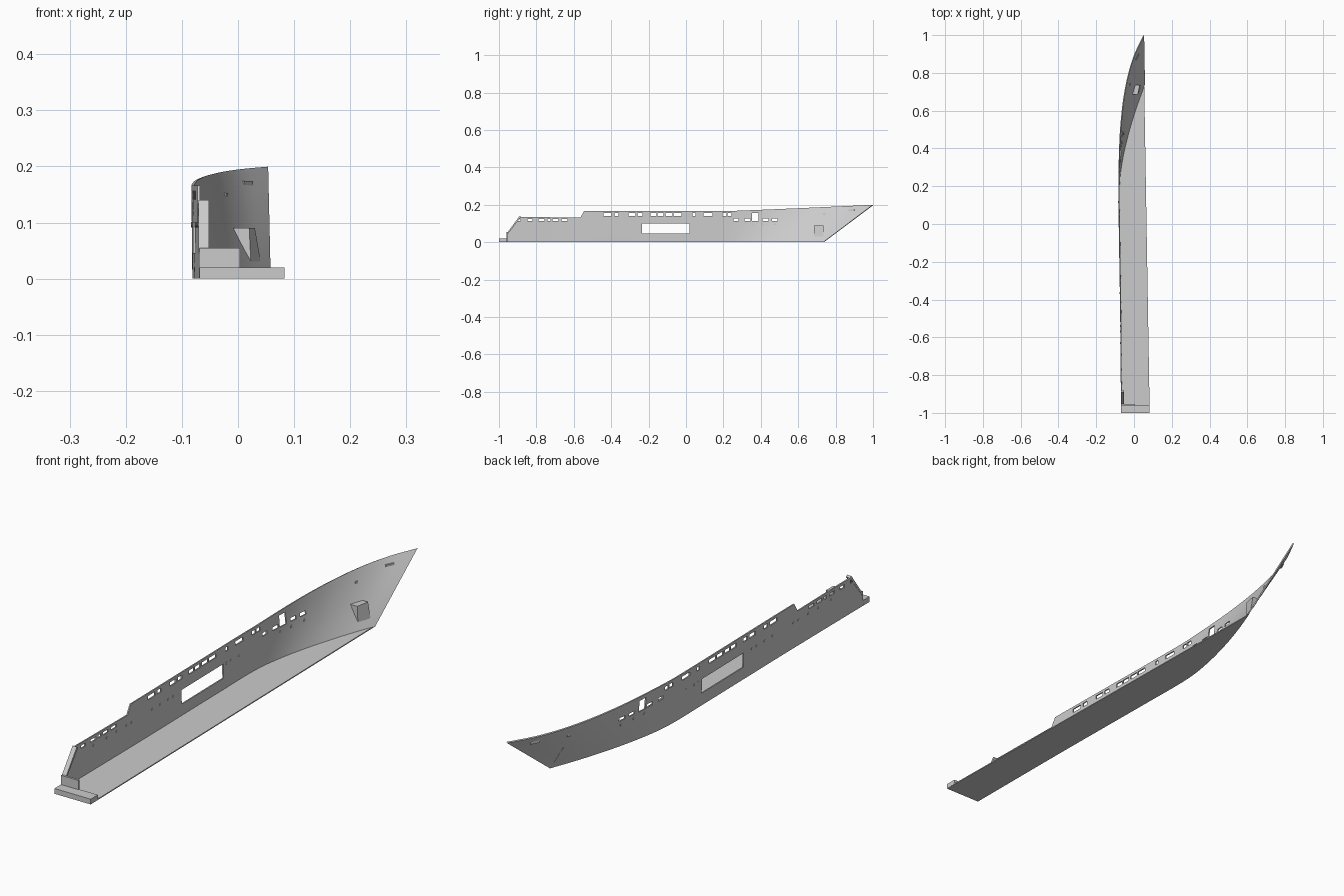
import bpy, bmesh, math
from mathutils import Vector, Matrix

if "Cube" in bpy.data.objects:
    bpy.data.objects.remove(bpy.data.objects["Cube"])

grey = bpy.data.materials.new("hull grey")
grey.diffuse_color = (0.6, 0.6, 0.6, 1)
grey.use_nodes = True
grey.node_tree.nodes["Principled BSDF"].inputs["Base Color"].default_value = grey.diffuse_color


def make(name, bm):
    bmesh.ops.recalc_face_normals(bm, faces=bm.faces)
    me = bpy.data.meshes.new(name)
    bm.to_mesh(me)
    bm.free()
    ob = bpy.data.objects.new(name, me)
    bpy.context.collection.objects.link(ob)
    me.materials.append(grey)
    return ob


def add_box(bm, lo, hi):
    lo, hi = Vector(lo), Vector(hi)
    m = Matrix.Translation((lo + hi) / 2) @ Matrix.Diagonal((*(hi - lo), 1))
    bmesh.ops.create_cube(bm, size=1, matrix=m)


def prism(name, pts, axis, depth):
    """Extrude a closed outline along an axis vector."""
    bm = bmesh.new()
    f = bm.faces.new([bm.verts.new(p) for p in pts])
    r = bmesh.ops.extrude_face_region(bm, geom=[f])
    vs = [v for v in r["geom"] if isinstance(v, bmesh.types.BMVert)]
    bmesh.ops.translate(bm, verts=vs, vec=Vector(axis) * depth)
    return make(name, bm)


def interp(table, t):
    """Smooth interpolation through (t, value) points."""
    for i in range(len(table) - 1):
        (a, p), (b, q) = table[i], table[i + 1]
        if t <= b:
            def slope(k):
                k0, k1 = max(k - 1, 0), min(k + 1, len(table) - 1)
                return (table[k1][1] - table[k0][1]) / (table[k1][0] - table[k0][0])
            s, h = (t - a) / (b - a), b - a
            return ((2*s**3 - 3*s**2 + 1) * p + (s**3 - 2*s**2 + s) * h * slope(i)
                    + (3*s**2 - 2*s**3) * q + (s**3 - s**2) * h * slope(i + 1))
    return table[-1][1]


# Plan curves of the keel line and the rail
BOTTOM = [(-1, -.069), (-.5, -.072), (0, -.079), (.22, -.08), (.35, -.063),
          (.49, -.03), (.62, .01), (.74, .054)]
RAIL = [(-1, -.069), (-.5, -.073), (0, -.081), (.2, -.083), (.45, -.077),
        (.6, -.065), (.7, -.051), (.8, -.03), (.9, .002), (1, .05)]


def rail_z(y):
    if y < -.56:
        return .135 - .003 * (y + .88) / .32
    return .166 if y < .2 else .166 + .031 * ((y - .2) / .8) ** 1.1


def hull_point(yb, v):
    """Point on the shell, leaning forward towards the stem."""
    k = max(0, (yb - .1) / .64)
    yt = yb + .26 * k ** 1.5
    zt = rail_z(yt)
    if yb == -.565:
        zt = .132
    z = .002 + (zt - .002) * v
    y = yb + (yt - yb) * v
    if yb == -.96:                       # raked stern edge
        z = .002 + .138 * v
        y = -.96 + .07 * max(0, (z - .045) / .095)
    xb, xt = interp(BOTTOM, yb), interp(RAIL, yt)
    return Vector((xb + (xt - xb) * v ** 1.05, y, z))


def hull_x(y, z):
    """Shell x position at a given y and z."""
    lo, hi = y - .27, min(y, .74)
    for _ in range(30):
        yb = (lo + hi) / 2
        k = max(0, (yb - .1) / .64)
        v = z / rail_z(yb + .26 * k ** 1.5)
        lo, hi = (yb, hi) if hull_point(yb, v).y < y else (lo, yb)
    return hull_point(yb, v).x


# Side shell
stations = [-.96, -.88, -.8, -.7, -.63, -.565, -.545]
stations += [-.5 + .05 * i for i in range(12)] + [.1 + .64 * i / 32 for i in range(33)]
ROWS = 12
bm = bmesh.new()
grid = [[bm.verts.new(hull_point(y, j / ROWS)) for j in range(ROWS + 1)] for y in stations]
for a, b in zip(grid, grid[1:]):
    for j in range(ROWS):
        bm.faces.new((a[j], b[j], b[j + 1], a[j + 1]))
bm.normal_update()
hull = make("side_shell", bm)
inward = sum(p.normal.x for p in hull.data.polygons) > 0
sol = hull.modifiers.new("thickness", 'SOLIDIFY')
sol.thickness = .005
sol.offset = 1 if inward else -1

# Window, door and side opening cutters
bm = bmesh.new()


def cut(y0, y1, z0, z1):
    add_box(bm, (-.2, y0, z0), (.2, y1, z1))


for y0, y1 in [(-.91, -.885), (-.848, -.82), (-.788, -.757), (-.74, -.725),
               (-.713, -.682), (-.665, -.633)]:
    cut(y0, y1, .113, .124)
for y0, y1 in [(-.44, -.398), (-.382, -.36), (-.307, -.27), (-.258, -.233), (-.19, -.158),
               (-.152, -.12), (-.11, -.072), (-.066, -.024), (.035, .05), (.094, .142),
               (.196, .216), (.222, .243)]:
    cut(y0, y1, .141, .156)
for y0, y1 in [(.255, .28), (.313, .345), (.41, .44), (.46, .49)]:
    cut(y0, y1, .114, .127)
cut(.352, .388, .113, .157)
cut(-.235, .02, .046, .1)
cutter = make("window_cutter", bm)
cutter.hide_render = True
boo = hull.modifiers.new("openings", 'BOOLEAN')
boo.object = cutter
boo.operation = 'DIFFERENCE'
boo.solver = 'EXACT'
bpy.context.view_layer.objects.active = hull
hull.select_set(True)
for m in ("thickness", "openings"):
    bpy.ops.object.modifier_apply(modifier=m)
bpy.ops.object.shade_smooth_by_angle(angle=math.radians(30))
bpy.data.objects.remove(cutter)

# Bottom plate, straight along the centreline
edge = [(interp(BOTTOM, y), y, 0) for y in [-1] + stations]
prism("bottom_plate", edge + [(.083, -1, 0)], (0, 0, 1), .004)

# Stern platform and low transom wall
bm = bmesh.new()
add_box(bm, (-.069, -1, .002), (.083, -.957, .02))
make("stern_platform", bm)
bm = bmesh.new()
add_box(bm, (-.069, -.961, .004), (.004, -.953, .055))
make("transom_wall", bm)

# Raked flange along the stern edge
prism("stern_flange", [(-.07, -.96, .045), (-.07, -.89, .14), (-.07, -.882, .135),
                       (-.07, -.952, .045)], (1, 0, 0), .018)

# Anchor pocket: wedge on the inside of the bow
y0, y1 = .685, .735
bm = bmesh.new()
rings = []
for y in (y0, y1):
    prof = [(hull_x(y, .09), .09), (.02 + (y - y0) * .2, .09),
            (hull_x(y, .025) + .004, .02), (hull_x(y, .05), .05)]
    rings.append([bm.verts.new((x, y, z)) for x, z in prof])
for i in range(4):
    k = (i + 1) % 4
    bm.faces.new((rings[0][i], rings[0][k], rings[1][k], rings[1][i]))
for r in rings:
    bm.faces.new(r)
make("anchor_pocket", bm)

# Hawse fittings near the bow
for name, y, z, length, height in [("bow_hawse", .885, .168, .034, .012),
                                   ("side_hawse", .74, .148, .012, .01)]:
    x = hull_x(y, z)
    turn = math.atan2(hull_x(y + .02, z) - x, .02)
    bm = bmesh.new()
    bmesh.ops.create_cube(bm, size=1, matrix=Matrix.Translation((x + .003, y, z))
                          @ Matrix.Rotation(-turn, 4, 'Z')
                          @ Matrix.Diagonal((.009, length, height, 1)))
    make(name, bm)

# Porthole rims along the lower deck
bm = bmesh.new()
for y in (-.77, -.69, -.63, -.57, -.54, -.414, -.365, -.316, -.286,
          .04, .067, .117, .354, .41, .476):
    m = Matrix.Translation((hull_x(y, .096) + .0025, y, .096)) @ Matrix.Rotation(math.pi / 2, 4, 'Y')
    bmesh.ops.create_cone(bm, cap_ends=True, segments=10, radius1=.005, radius2=.005,
                          depth=.008, matrix=m)
make("portholes", bm)
